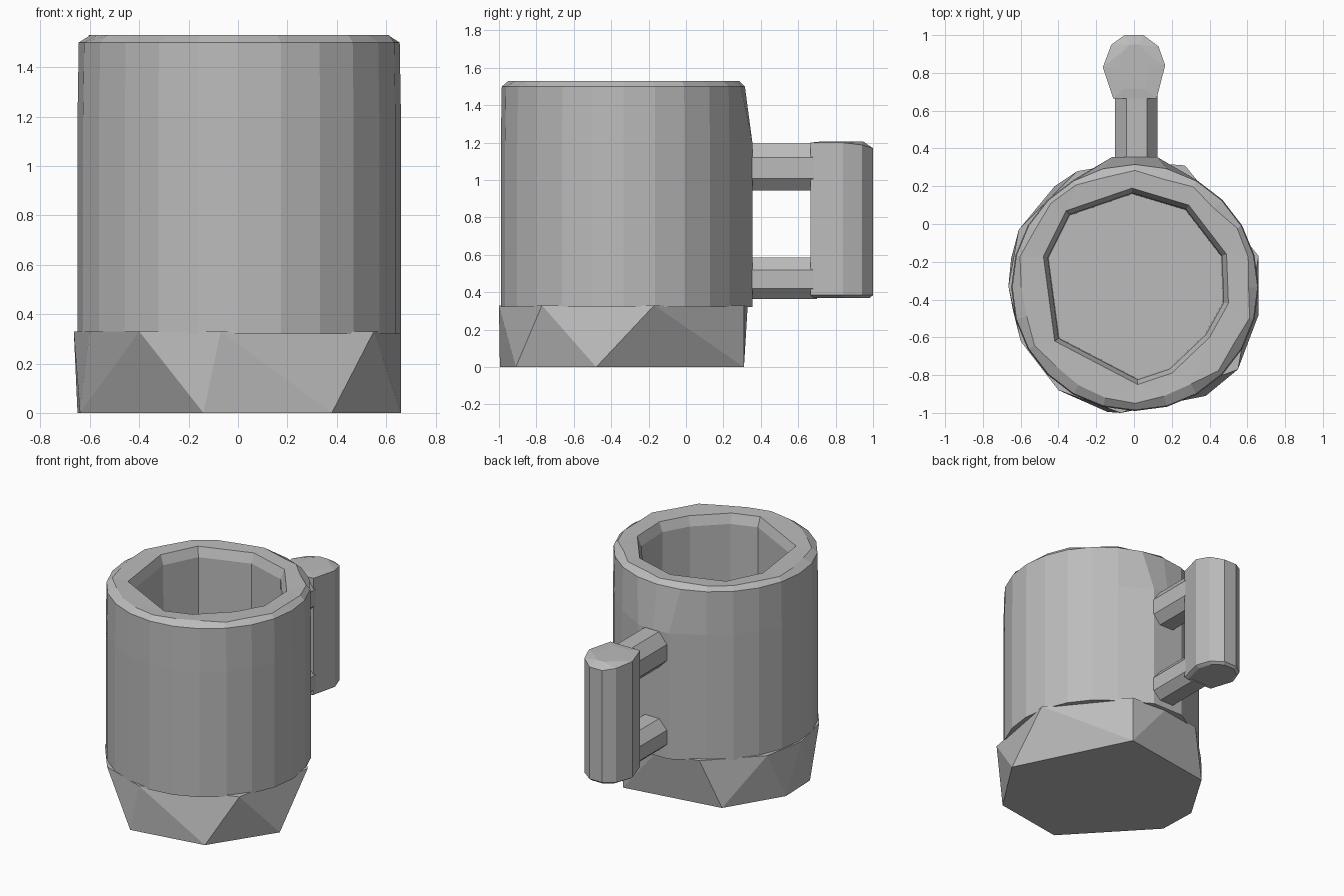
import bpy, bmesh, math, random

random.seed(3)
cube = bpy.data.objects.get("Cube")
if cube:
    bpy.data.objects.remove(cube, do_unlink=True)

GREY = (0.5, 0.5, 0.5, 1)
mat = bpy.data.materials.new("plain grey")
mat.use_nodes = True
mat.diffuse_color = GREY
mat.node_tree.nodes["Principled BSDF"].inputs["Base Color"].default_value = GREY

CX, CY, RADIUS, SIDES = 0.005, -0.335, 0.655, 24
TOP, FLOOR = 1.53, 0.32


def finish(name, bm):
    """Turn a bmesh into a flat-shaded object."""
    bmesh.ops.recalc_face_normals(bm, faces=bm.faces)
    mesh = bpy.data.meshes.new(name)
    bm.to_mesh(mesh)
    bm.free()
    mesh.materials.append(mat)
    obj = bpy.data.objects.new(name, mesh)
    bpy.context.collection.objects.link(obj)
    return obj


def hull(name, points):
    """Convex solid around the points."""
    bm = bmesh.new()
    for p in points:
        bm.verts.new(p)
    bmesh.ops.convex_hull(bm, input=bm.verts)
    loose = [v for v in bm.verts if not v.link_faces]
    bmesh.ops.delete(bm, geom=loose, context='VERTS')
    bmesh.ops.dissolve_limit(bm, angle_limit=0.02, verts=bm.verts, edges=bm.edges)
    return finish(name, bm)


def skin(bm, a, b):
    """Join two rings of equal count."""
    n = len(a)
    for i in range(n):
        j = (i + 1) % n
        bm.faces.new((a[i], a[j], b[j], b[i]))


def outer_ring(bm, z, radius, bulge=False, jitter=0.0):
    ring = []
    for i in range(SIDES):
        a = 2 * math.pi * i / SIDES
        r = radius + random.uniform(-jitter, jitter)
        x, y = CX + r * math.cos(a), CY + r * math.sin(a)
        if bulge and y > 0.28:  # flat pad where the handle meets the wall
            x, y = x * 0.7, 0.355
        ring.append(bm.verts.new((x, y, z)))
    return ring


# Cup wall: faceted outside, chamfered lip, coarse tapered inside
bm = bmesh.new()
rings = [outer_ring(bm, 0.32, RADIUS, True),
         outer_ring(bm, 1.2, RADIUS, True),
         outer_ring(bm, 1.5, RADIUS - 0.005),
         outer_ring(bm, TOP, 0.61, jitter=0.02)]
for low, high in zip(rings, rings[1:]):
    skin(bm, low, high)
bm.faces.new(rings[0][::-1])

INNER = [(0.49, -0.16), (0.29, 0.1), (-0.01, 0.19), (-0.36, 0.07),
         (-0.48, -0.17), (-0.42, -0.62), (0.02, -0.85), (0.2, -0.79),
         (0.4, -0.6), (0.5, -0.42)]


def inner_ring(z, scale):
    return [bm.verts.new((x * scale, CY + (y - CY) * scale, z)) for x, y in INNER]


lip = inner_ring(TOP - 0.005, 1.0)
throat = inner_ring(1.46, 0.95)
floor = inner_ring(FLOOR + 0.01, 0.94)
skin(bm, throat, lip)
skin(bm, floor, throat)
bm.faces.new(floor)
bm.edges.ensure_lookup_table()
rim_edges = [bm.edges.get((r[i - 1], r[i])) for r in (rings[3], lip) for i in range(len(r))]
bmesh.ops.bridge_loops(bm, edges=rim_edges)
finish("cup_wall", bm)

# Base: rough seven-sided foot widening into an uneven upper edge
FOOT = [(0.38, -0.91), (0.66, -0.48), (0.27, 0.31), (-0.42, 0.2),
        (-0.65, -0.18), (-0.64, -0.46), (-0.14, -0.995)]
EDGE = [(0.55, -0.77), (0.66, -0.17), (0.27, 0.31), (0, 0.33), (-0.3, 0.28),
        (-0.61, -0.03), (-0.665, -0.33), (-0.6, -0.62), (-0.4, -0.88), (-0.07, -1)]
hull("base", [(x, y, 0) for x, y in FOOT] + [(x, y, FLOOR + 0.01) for x, y in EDGE])

# Handle grip: upright prism with slightly bevelled ends
GRIP = [(-0.11, 0.665), (-0.165, 0.83), (-0.12, 0.95), (-0.05, 1),
        (0.05, 1), (0.13, 0.94), (0.165, 0.84), (0.12, 0.665)]
grip_points = []
for x, y in GRIP:
    back = max(0, y - 0.9) * 0.3
    grip_points += [(x, y, 0.385), (x, y, 1.2 - back),
                    (x * 0.85, 0.83 + (y - 0.83) * 0.9, 0.37),
                    (x * 0.5, 0.83 + (y - 0.83) * 0.7, 1.205)]
hull("handle_grip", grip_points)


# Handle arms: short eight-sided bars from the wall to the grip
def arm(name, low, high):
    mid, half = (low + high) / 2, (high - low) / 2
    section = [(-0.1, 0.4), (-0.04, 1), (0.07, 1), (0.125, 0.4),
               (0.125, -0.5), (0.07, -1), (-0.04, -1), (-0.1, -0.5)]
    hull(name, [(x, y, mid + h * half) for x, h in section for y in (0.3, 0.7)])


arm("upper_handle_arm", 0.945, 1.195)
arm("lower_handle_arm", 0.365, 0.585)
